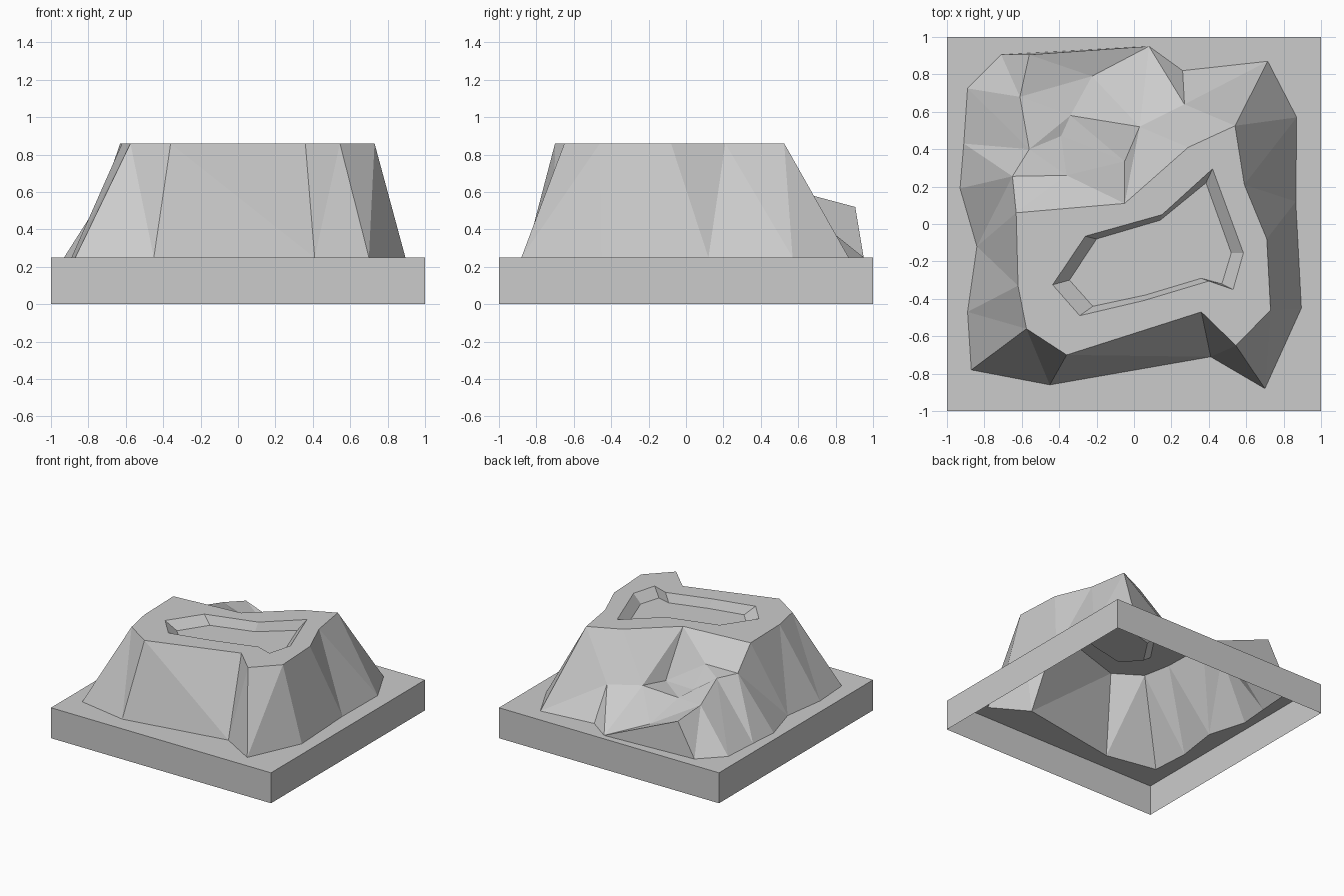
import bpy
import bmesh

cube = bpy.data.objects.get("Cube")
if cube:
    bpy.data.objects.remove(cube, do_unlink=True)

# One stone colour for the whole tile
stone = bpy.data.materials.new("stone_grey")
stone.use_nodes = True
stone.diffuse_color = (0.6, 0.6, 0.6, 1)
stone.node_tree.nodes["Principled BSDF"].inputs["Base Color"].default_value = (0.6, 0.6, 0.6, 1)

GROUND, TOP, PIT = 0.25, 0.86, 0.79


def at_height(outline, z):
    return [(x, y, z) for x, y in outline]


def add_loop(bm, points):
    """Closed ring of edges; returns its vertices and edges."""
    verts = [bm.verts.new(p) for p in points]
    edges = [bm.edges.new((v, verts[i - 1])) for i, v in enumerate(verts)]
    return verts, edges


def add_strip(bm, lower, upper):
    """Quads joining two matching closed rings."""
    for i in range(len(lower)):
        bm.faces.new((lower[i - 1], lower[i], upper[i], upper[i - 1]))


def face_up(bm):
    """Make every terrain face point upwards."""
    bm.normal_update()
    for face in bm.faces:
        if face.normal.z < -0.001:
            face.normal_flip()


def finish(bm, name):
    mesh = bpy.data.meshes.new(name)
    bm.to_mesh(mesh)
    bm.free()
    mesh.materials.append(stone)
    part = bpy.data.objects.new(name, mesh)
    bpy.context.collection.objects.link(part)
    return part


def facets(name, faces):
    """Flat faces given as lists of points, welded together."""
    bm = bmesh.new()
    for points in faces:
        bm.faces.new([bm.verts.new(p) for p in points])
    bmesh.ops.remove_doubles(bm, verts=bm.verts[:], dist=0.0001)
    bmesh.ops.triangulate(bm, faces=[f for f in bm.faces if len(f.verts) > 3])
    face_up(bm)
    return finish(bm, name)


# Outlines, counterclockwise from the front right-hand corner of the model
foot = at_height([(-.87, -.78), (-.45, -.86), (.41, -.71), (.7, -.88),
                  (.895, -.45), (.865, .12), (.87, .57), (.715, .87),
                  (.26, .82), (.08, .95), (-.71, .905), (-.89, .725),
                  (-.91, .43), (-.93, .19), (-.84, -.12), (-.89, -.47)], GROUND)
crest = at_height([(-.575, -.56), (-.36, -.7), (.36, -.47), (.545, -.65),
                   (.73, -.46), (.71, -.08), (.59, .21), (.54, .525),
                   (.29, .41), (-.05, .11), (-.63, .06), (-.62, -.33)], TOP)
pit_rim = at_height([(-.435, -.325), (-.29, -.49), (.05, -.41), (.4, -.305),
                     (.53, -.35), (.585, -.155), (.42, .295), (.15, .05),
                     (-.26, -.065)], TOP)
pit_floor = at_height([(-.345, -.3), (-.22, -.44), (.06, -.38), (.36, -.29),
                       (.47, -.32), (.52, -.155), (.385, .22), (.14, .02),
                       (-.2, -.08)], PIT)
square = [(-1, -1), (1, -1), (1, 1), (-1, 1)]

# Base tray: open underneath, with the ground ringing the hill
bm = bmesh.new()
rim, rim_edges = add_loop(bm, at_height(square, GROUND))
_, foot_edges = add_loop(bm, foot)
bmesh.ops.triangle_fill(bm, use_beauty=True, edges=rim_edges + foot_edges, normal=(0, 0, 1))
face_up(bm)
bottom, _ = add_loop(bm, at_height(square, 0))
add_strip(bm, bottom, rim)
finish(bm, "base_tray")

# Plateau with its sunken pit
bm = bmesh.new()
_, crest_edges = add_loop(bm, crest)
pit_top, pit_edges = add_loop(bm, pit_rim)
bmesh.ops.triangle_fill(bm, use_beauty=True, edges=crest_edges + pit_edges, normal=(0, 0, 1))
pit_low, _ = add_loop(bm, pit_floor)
add_strip(bm, pit_top, pit_low)
bm.faces.new(pit_low)
face_up(bm)
finish(bm, "plateau_with_pit")

# Corner points of the ledge, gully and boulder at the back
ledge_outer = (-.65, .255, .69)
ledge_inner = (-.36, .26, .69)
ledge_tip = (-.56, .4, .68)
gully_head = (-.05, .335, .5)
gully_side = (-.39, .47, .57)
gully_bend = (-.34, .58, .53)
gully_step = (.03, .52, .51)
gully_mouth = (-.225, .79, .365)
gully_bank = (.27, .64, .5)
boulder_top = (-.61, .68, .58)
boulder_nose = (-.56, .905, .52)

# Main slopes from foot to crest
slopes = [[foot[i], foot[i + 1], crest[i + 1], crest[i]] for i in range(7)]
slopes += [
    [foot[7], foot[8], gully_bank, crest[8], crest[7]],
    [foot[13], foot[14], crest[10], ledge_outer],
    [foot[14], foot[15], crest[11], crest[10]],
    [foot[15], foot[0], crest[0], crest[11]],
]
facets("hill_slopes", slopes)

# Gully cut into the back of the hill
facets("back_gully", [
    [crest[10], crest[9], ledge_inner, ledge_outer],
    [ledge_outer, ledge_inner, ledge_tip],
    [crest[9], gully_head, gully_side, ledge_inner],
    [ledge_inner, gully_side, ledge_tip],
    [crest[9], crest[8], gully_bank, gully_step],
    [crest[9], gully_step, gully_head],
    [gully_head, gully_step, gully_bend, gully_side],
    [gully_step, gully_mouth, gully_bend],
    [gully_step, foot[9], gully_mouth],
    [gully_step, gully_bank, foot[9]],
    [gully_bank, foot[8], foot[9]],
])

# Boulder spur beside the gully
facets("boulder_spur", [
    [ledge_tip, gully_side, gully_bend],
    [ledge_tip, gully_bend, boulder_top],
    [boulder_top, gully_bend, gully_mouth],
    [boulder_top, gully_mouth, boulder_nose],
    [boulder_nose, gully_mouth, foot[9]],
    [boulder_nose, foot[9], foot[10]],
    [foot[10], boulder_nose, boulder_top],
    [foot[10], boulder_top, foot[11]],
    [foot[11], boulder_top, ledge_tip],
    [foot[11], ledge_tip, foot[12]],
    [foot[12], ledge_tip, ledge_outer],
    [foot[12], ledge_outer, foot[13]],
])
